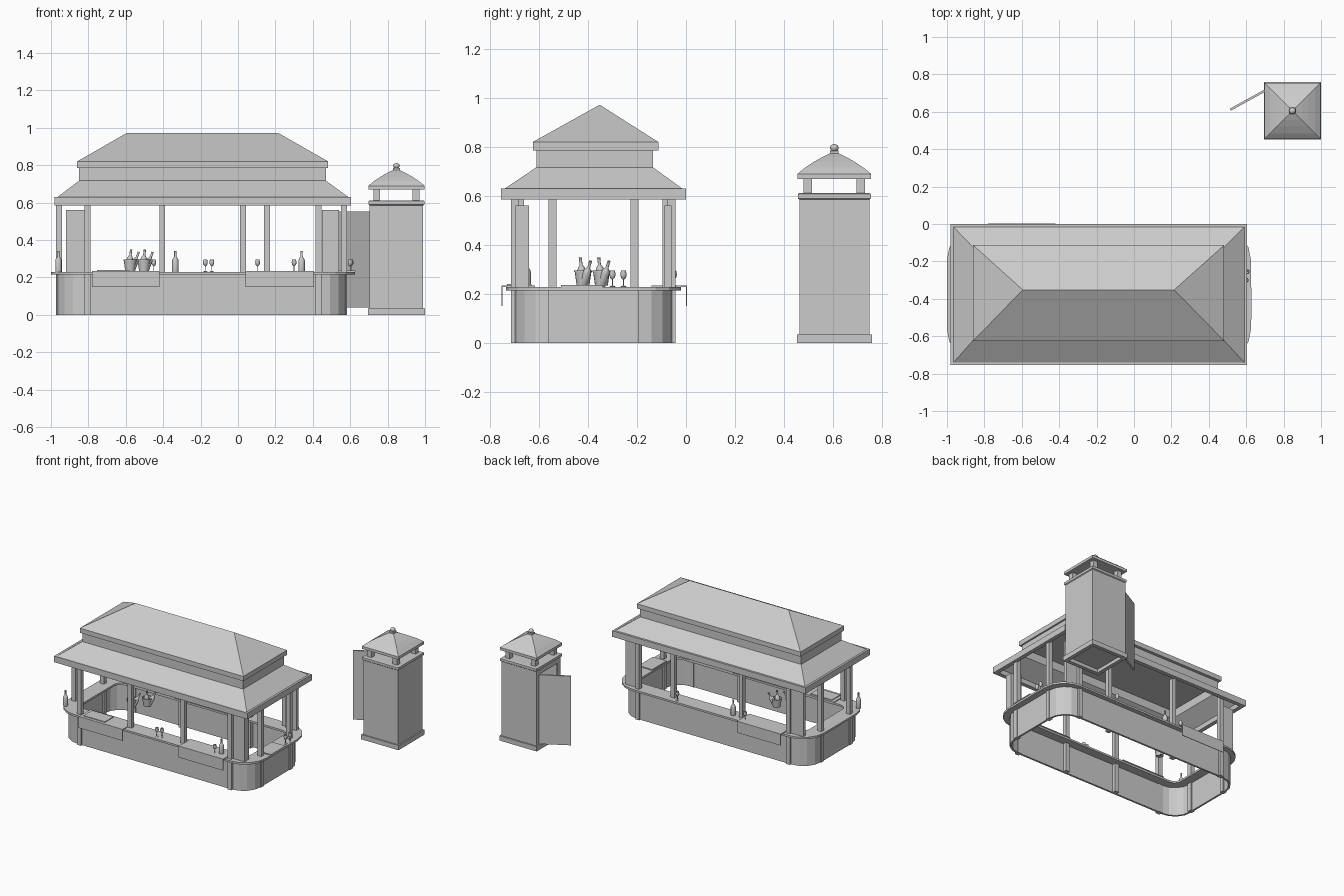
import bpy, bmesh, math
from mathutils import Matrix, Vector

if "Cube" in bpy.data.objects:
    bpy.data.objects.remove(bpy.data.objects["Cube"])


def finish(name, bm, smooth=False):
    bmesh.ops.recalc_face_normals(bm, faces=bm.faces[:])
    me = bpy.data.meshes.new(name)
    bm.to_mesh(me)
    bm.free()
    ob = bpy.data.objects.new(name, me)
    bpy.context.collection.objects.link(ob)
    if smooth:
        bpy.context.view_layer.objects.active = ob
        ob.select_set(True)
        bpy.ops.object.shade_smooth_by_angle(angle=math.radians(40))
        ob.select_set(False)
    return ob


def box(name, x0, x1, y0, y1, z0, z1):
    bm = bmesh.new()
    bmesh.ops.create_cube(bm, size=1)
    for v in bm.verts:
        v.co = ((x0 + x1) / 2 + v.co.x * (x1 - x0), (y0 + y1) / 2 + v.co.y * (y1 - y0),
                (z0 + z1) / 2 + v.co.z * (z1 - z0))
    return finish(name, bm)


def loft(name, loops, closed=False, cap=True, smooth=False):
    bm = bmesh.new()
    rows = [[bm.verts.new(p) for p in l] for l in loops]
    n = len(rows[0])
    for a, b in zip(rows, rows[1:] + (rows[:1] if closed else [])):
        for i in range(n):
            bm.faces.new((a[i], a[(i + 1) % n], b[(i + 1) % n], b[i]))
    if cap and not closed:
        bm.faces.new(rows[0])
        bm.faces.new(rows[-1])
    bmesh.ops.remove_doubles(bm, verts=bm.verts[:], dist=1e-5)
    return finish(name, bm, smooth)


def rect(x0, x1, y0, y1, z):
    return [(x0, y0, z), (x1, y0, z), (x1, y1, z), (x0, y1, z)]


def rounded(x0, x1, y0, y1, r, z, seg=4):
    pts = []
    for k, (cx, cy) in enumerate([(x1 - r, y1 - r), (x0 + r, y1 - r), (x0 + r, y0 + r), (x1 - r, y0 + r)]):
        for i in range(seg + 1):
            a = math.pi / 2 * (k + i / seg)
            pts.append((cx + r * math.cos(a), cy + r * math.sin(a), z))
    return pts


def ring(name, x0, x1, y0, y1, r, w, z0, z1):
    def inner(z):
        return rounded(x0 + w, x1 - w, y0 + w, y1 - w, max(r - w, .02), z)
    loft(name, [rounded(x0, x1, y0, y1, r, z0), rounded(x0, x1, y0, y1, r, z1),
                inner(z1), inner(z0)], closed=True)


def lathe(name, profile, loc, tilt=(0, 0), seg=12):
    m = Matrix.Translation(loc) @ Matrix.Rotation(tilt[0], 4, 'X') @ Matrix.Rotation(tilt[1], 4, 'Y')
    loops = [[m @ Vector((r * math.cos(i * math.tau / seg), r * math.sin(i * math.tau / seg), z))
              for i in range(seg)] for r, z in profile]
    loft(name, loops, smooth=True)


# Bar body and counter
ring("bar_wall", -.968, .578, -.70, -.055, .14, .014, 0, .22)
ring("counter_top", -1.0, .625, -.735, -.02, .17, .115, .215, .229)

# Roof posts
P = .016
for side, y in (("front", -.69), ("back", -.065)):
    mids = (-.805, -.405, .028, .43) if side == "front" else (-.805, -.405, .155, .43)
    for x in mids:
        # corner posts stand proud of the wall, middle ones stand inside it
        off = (-.008 if side == "front" else .006) if x in (-.805, .43) else (.014 if side == "front" else -.014)
        box(side + "_post", x - P, x + P, y + off - P, y + off + P, 0, .61)
for x in (-.958, .568):
    for y in (-.545, -.21):
        box("end_post", x - P, x + P, y - P, y + P, 0, .63)

# Corner panels above the counter
box("front_right_panel", .45, .54, -.695, -.64, .22, .56)
box("back_right_panel", .45, .54, -.088, -.06, .22, .56)
box("back_left_panel", -.92, -.82, -.088, -.06, .22, .56)

# Two tier hipped roof, hollow underneath
E = (-.98, .605, -.755, 0)
B = (-.85, .47, -.61, -.135)
U = (-.86, .482, -.625, -.113)
I = (-.84, .46, -.60, -.145)
loft("roof", [rect(*I, .76), rect(*I, .70), rect(-.95, .575, -.725, -.03, .62),
              rect(-.95, .575, -.725, -.03, .585), rect(*E, .585), rect(*E, .63),
              rect(-.965, .59, -.74, -.015, .63), rect(*B, .717), rect(*B, .785),
              rect(*U, .785), rect(*U, .82)], cap=True)
bm = bmesh.new()
a = [bm.verts.new(p) for p in rect(*U, .82)]
l, r = bm.verts.new((-.595, -.352, .972)), bm.verts.new((.215, -.352, .972))
for f in ((a[0], a[1], r, l), (a[1], a[2], r), (a[2], a[3], l, r), (a[3], a[0], l)):
    bm.faces.new(f)
finish("hip_roof_top", bm)

# Cloths draped over the counter
def cloth(x0, x1, y_in, y_out):
    s = .004 if y_out > y_in else -.004
    prof = [(y_in, .229), (y_in, .235), (y_out, .235), (y_out, .15), (y_out - s, .15), (y_out - s, .229)]
    loft("draped_cloth", [[(x, y, z) for y, z in prof] for x in (x0, x1)])

cloth(-.78, -.42, -.615, -.752)
cloth(.04, .405, -.615, -.752)
cloth(-.78, -.42, -.14, .004)
box("end_tray", .515, .628, -.51, -.34, .229, .236)
box("serving_board", -.755, -.58, -.73, -.63, .234, .24)

# Bottles, glasses and ice buckets
BOTTLE = [(.016, 0), (.017, .004), (.017, .062), (.013, .072), (.006, .082), (.006, .108), (.007, .112)]
GLASS = [(.012, 0), (.012, .002), (.002, .005), (.002, .03), (.010, .038), (.013, .05), (.010, .066),
         (.009, .065), (.011, .05), (.002, .04)]
BUCKET = [(.026, 0), (.034, .055), (.036, .055), (.036, .06), (.032, .06), (.025, .006)]
for p in ((-.335, -.075), (.34, -.68), (-.96, -.65)):
    lathe("bottle", BOTTLE, (*p, .229))
for p in ((-.175, -.70), (-.14, -.69), (.30, -.70), (.105, -.05), (-.45, -.05), (.60, -.30), (.605, -.255)):
    lathe("wine_glass", GLASS, (*p, .229))
for p in ((-.577, -.42), (-.503, -.345)):
    lathe("ice_bucket", BUCKET, (*p, .235), seg=16)
    lathe("chilled_bottle", BOTTLE, (p[0] - .008, p[1], .238), (.1, .12))
    lathe("chilled_bottle", BOTTLE, (p[0] + .008, p[1], .234), (-.3, .35))

# Tower booth: plinth, walls with a doorway on the left, cornice
cx, cy = .847, .605
def sq(h, z):
    return rect(cx - h, cx + h, cy - h, cy + h, z)

loft("booth_plinth", [sq(.153, 0), sq(.153, .035), sq(.125, .035), sq(.125, 0)], closed=True)
box("booth_floor", cx - .13, cx + .13, cy - .13, cy + .13, .025, .035)
H, T = .143, .014
box("booth_front_wall", cx - H, cx + H, cy - H, cy - H + T, .035, .585)
box("booth_back_wall", cx - H, cx + H, cy + H - T, cy + H, .035, .585)
box("booth_right_wall", cx + H - T, cx + H, cy - H + T, cy + H - T, .035, .585)
box("booth_lintel", cx - H, cx - H + T, cy - H + T, cy + H - T, .552, .585)
for s in (-1, 1):
    y = cy + s * (H - .0255)
    box("door_jamb", cx - H, cx - H + T, y - .0115, y + .0115, .035, .552)
loft("booth_cornice", [sq(.143, .585), sq(.149, .59), sq(.149, .608), sq(.143, .612)])
for sx in (-1, 1):
    for sy in (-1, 1):
        x, y = cx + sx * .105, cy + sy * .108
        box("lantern_post", x - .018, x + .018, y - .018, y + .018, .61, .672)
loft("booth_roof", [sq(.15, .67), sq(.15, .69), sq(.12, .715), sq(.085, .738), sq(.05, .758), sq(.018, .774),
                    sq(.018, .784), sq(.01, .786)])
lathe("roof_finial", [(.010, .784), (.016, .79), (.018, .797), (.014, .806), (.005, .811)], (cx, cy, 0))

# Open door
hx, hy, dx, dy = .703, .715, -.188, -.104
n = Vector((-dy, dx, 0)).normalized() * .006
loft("open_door", [[(hx + n.x, hy + n.y, z), (hx + dx + n.x, hy + dy + n.y, z),
                    (hx + dx - n.x, hy + dy - n.y, z), (hx - n.x, hy - n.y, z)] for z in (.04, .552)])
